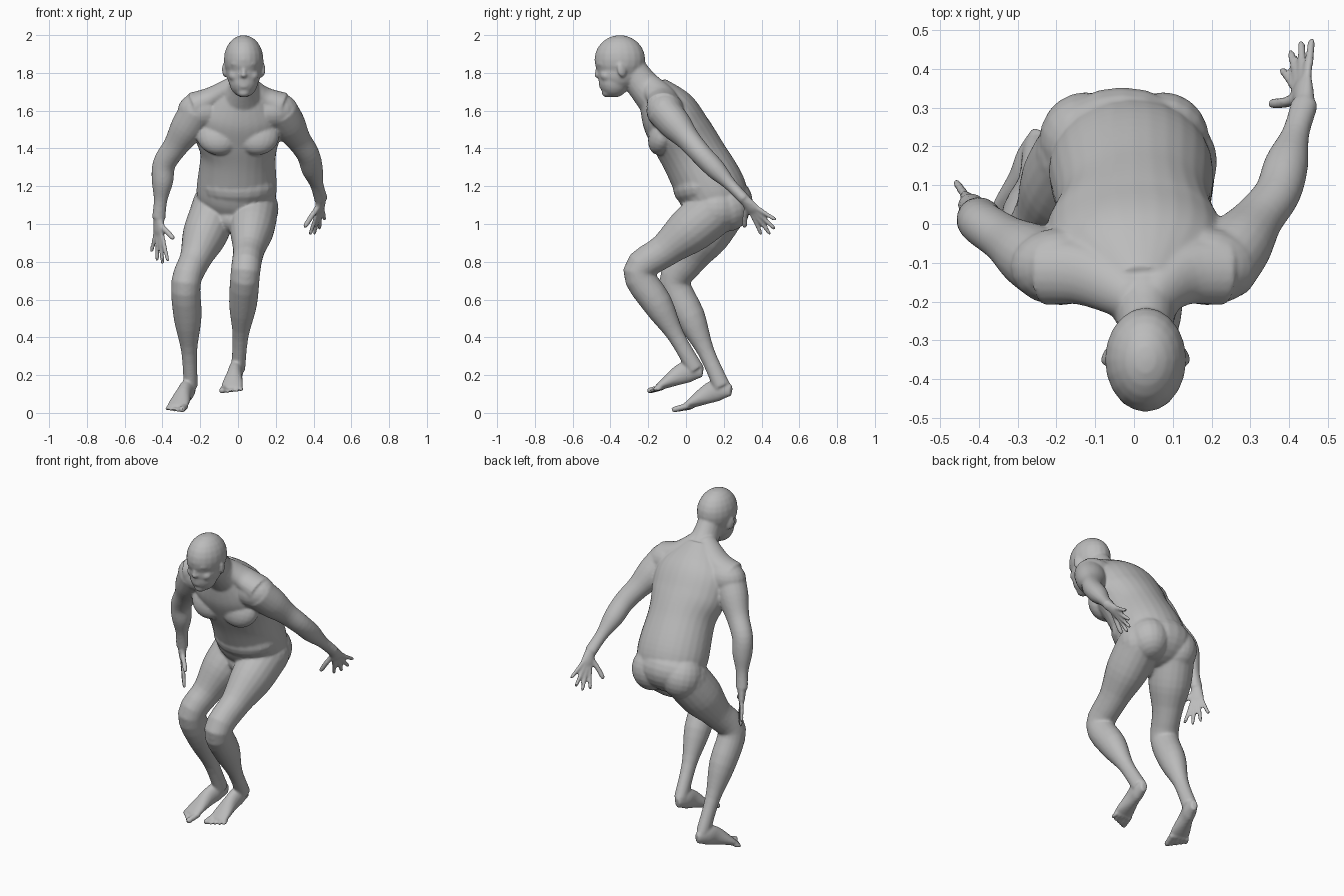
import bpy
import bmesh
import math
from mathutils import Vector, Matrix

default_cube = bpy.data.objects.get("Cube")
if default_cube:
    bpy.data.objects.remove(default_cube, do_unlink=True)

# One plain skin colour
skin = bpy.data.materials.new("grey_skin")
skin.use_nodes = True
skin_colour = (0.5, 0.5, 0.5, 1)
skin.diffuse_color = skin_colour
skin.node_tree.nodes["Principled BSDF"].inputs["Base Color"].default_value = skin_colour

figure = bmesh.new()
side_axis, depth_axis, up_axis = Matrix.Identity(3)


def smooth_between(before, start, end, after, t):
    """Smooth interpolation of one value between two neighbouring sections."""
    slope_in, slope_out = (end - before) / 2, (after - start) / 2
    ease = t * t * (3 - 2 * t)
    rise, fall = t * (1 - t) ** 2, t * t * (1 - t)
    return start + (end - start) * ease + slope_in * rise - slope_out * fall


def loft(sections, hint=side_axis, steps=4, sides=20):
    """Closed tube through sections of (centre, side radius, depth radius)."""
    rows = [(*centre, side, depth) for centre, side, depth in sections]
    padded = [rows[0], *rows, rows[-1]]
    fine = []
    for neighbours in zip(padded, padded[1:], padded[2:], padded[3:]):
        for step in range(steps):
            fine.append([smooth_between(*values, step / steps) for values in zip(*neighbours)])
    fine.append(rows[-1])
    centres = [Vector(row[:3]) for row in fine]
    rings = []
    for i, row in enumerate(fine):
        axis = (centres[min(i + 1, len(fine) - 1)] - centres[max(i - 1, 0)]).normalized()
        across = (hint - axis * hint.dot(axis)).normalized()
        depth = axis.cross(across)
        ring = []
        for k in range(sides):
            angle = math.tau * k / sides
            offset = across * math.cos(angle) * row[3] + depth * math.sin(angle) * row[4]
            ring.append(figure.verts.new(centres[i] + offset))
        rings.append(ring)
    for low, high in zip(rings, rings[1:]):
        for k in range(sides):
            following = (k + 1) % sides
            figure.faces.new((low[k], low[following], high[following], high[k]))
    figure.faces.new(reversed(rings[0]))
    figure.faces.new(rings[-1])


def blob(centre, radii, tilt=0, turn=0):
    """Ellipsoid form, tilted about the side axis and turned about the vertical."""
    matrix = (Matrix.Translation(centre) @ Matrix.Rotation(turn, 4, "Z")
              @ Matrix.Rotation(tilt, 4, "X") @ Matrix.Diagonal((*radii, 1)))
    bmesh.ops.create_uvsphere(figure, u_segments=20, v_segments=12, radius=1, matrix=matrix)


def limb(joints, girths, muscle, hint):
    """Two bones; each swells above its middle and narrows below it."""
    sections = []
    for bone in range(2):
        start, end = Vector(joints[bone]), Vector(joints[bone + 1])
        for step in range(3):
            t = step / 3
            girth = girths[bone] * (1 - t) + girths[bone + 1] * t + muscle * math.sin(math.tau * t)
            sections.append((start.lerp(end, t), girth, girth * 1.07))
    sections.append((Vector(joints[-1]), girths[-1], girths[-1] * 1.2))
    loft(sections, hint)


def digit(start, middle, tip, thick):
    """Finger, thumb or toe with a rounded end."""
    upright = abs((tip - start).normalized().z) > 0.6
    shape = [(start, 1), (middle, 1), (tip.lerp(middle, 0.2), 0.9), (tip, 0.4)]
    loft([(point, thick * size, thick * size) for point, size in shape],
         side_axis if upright else up_axis, steps=3, sides=10)


def hand(wrist, index_tip, pinky_tip, thumb_tip):
    """Palm, four fanned fingers and a thumb."""
    wrist, index_tip, pinky_tip, thumb_tip = map(Vector, (wrist, index_tip, pinky_tip, thumb_tip))
    index, pinky = wrist.lerp(index_tip, 0.42), wrist.lerp(pinky_tip, 0.42)
    across, knuckles = pinky - index, index.lerp(pinky, 0.5)
    forward = (knuckles - wrist).normalized()
    half = across.length / 2 + 0.01
    palm = [(0, 0.03, 0.026), (0.4, half * 0.9, 0.022), (0.8, half, 0.018), (1.1, half * 0.85, 0.01)]
    loft([(wrist.lerp(knuckles, t), width, depth) for t, width, depth in palm], across)
    for finger in range(4):
        t = finger / 3
        base = index.lerp(pinky, t)
        tip = index_tip.lerp(pinky_tip, t) + forward * math.sin(math.pi * t) * 0.035
        digit(base.lerp(wrist, 0.15), base.lerp(tip, 0.5) + forward * 0.008, tip, 0.012)
    root = wrist.lerp(index, 0.35)
    digit(root, root.lerp(thumb_tip, 0.55) - across * 0.1, thumb_tip, 0.015)


def foot(heel, toe, inner):
    """Heel, arch and ball along the sole line, then five toes."""
    heel, toe = Vector(heel), Vector(toe)
    ahead = (toe - heel).normalized()
    across = ahead.cross(up_axis).normalized()
    up = across.cross(ahead)
    across *= inner
    # Share of length, height of centre, half width, half height
    shape = [(0, 0.04, 0.02, 0.03), (0.2, 0.06, 0.038, 0.057), (0.4, 0.055, 0.04, 0.053),
             (0.7, 0.03, 0.057, 0.027), (0.85, 0.018, 0.052, 0.012)]
    loft([(heel.lerp(toe, t) + up * height, width, depth) for t, height, width, depth in shape], across)
    for i in range(5):
        thick = 0.011 if i else 0.017
        reach = 1.02 - 0.035 * i
        base, bend, tip = (heel.lerp(toe, t) + up * thick for t in (0.74, reach - 0.07, reach))
        spread = across * (0.045 - 0.024 * i)
        digit(base + spread * 0.9, bend + spread, tip + spread * 1.05, thick)


# Torso, leaning forward from the hips, and neck
loft([((-0.03, 0.2, 1), 0.15, 0.12), ((-0.01, 0.15, 1.15), 0.21, 0.18), ((0, 0.04, 1.36), 0.2, 0.17),
      ((0, -0.03, 1.48), 0.23, 0.165), ((0.01, -0.1, 1.6), 0.22, 0.15),
      ((0.02, -0.18, 1.72), 0.1, 0.085)], steps=8, sides=28)
loft([((0.02, -0.16, 1.66), 0.12, 0.1), ((0.03, -0.24, 1.75), 0.075, 0.085),
      ((0.03, -0.32, 1.86), 0.07, 0.08)])
blob((0, 0.08, 1.2), (0.2, 0.15, 0.12), 0.2)  # belly
blob((-0.03, 0.19, 1.11), (0.2, 0.165, 0.14), 0.3)  # pelvis
blob((-0.04, 0.1, 1.03), (0.08, 0.09, 0.08))  # groin
for side in (-1, 1):
    blob((side * 0.1, -0.12, 1.47), (0.12, 0.075, 0.11), -0.4)  # chest
    blob((side * 0.19, -0.11, 1.6), (0.13, 0.1, 0.1))  # shoulder
    blob((side * 0.1 - 0.025, 0.215, 1.09), (0.12, 0.125, 0.13), 0.3)  # buttock
    # Slope from neck to shoulder
    loft([((0.02 + side * 0.03, -0.19, 1.74), 0.06, 0.05), ((side * 0.13, -0.13, 1.67), 0.08, 0.06),
          ((side * 0.23, -0.12, 1.62), 0.09, 0.08)], depth_axis)

# Legs: hip, knee and ankle
left_hip, right_hip = (0.09, 0.16, 1.08), (-0.13, 0.18, 1.06)
left_knee, right_knee = (0.04, -0.25, 0.75), (-0.275, -0.06, 0.69)
leg_girths = (0.123, 0.078, 0.038)
limb([left_hip, left_knee, (0, 0.05, 0.23)], leg_girths, 0.011, side_axis)
limb([right_hip, right_knee, (-0.25, 0.19, 0.14)], leg_girths, 0.011, side_axis)
for hip, knee in ((left_hip, left_knee), (right_hip, right_knee)):
    blob(hip, (0.125, 0.13, 0.13))  # hip
    blob(Vector(knee) - depth_axis * 0.04, (0.05, 0.035, 0.06), -0.3)  # kneecap
foot((0, 0.1, 0.18), (-0.04, -0.2, 0.1), 1)
foot((-0.24, 0.25, 0.08), (-0.34, -0.05, 0), -1)

# Arms: shoulder, elbow and wrist
left_wrist, right_wrist = (0.44, 0.31, 1.13), (-0.42, 0.05, 1.03)
arm_girths = (0.09, 0.057, 0.03)
limb([(0.22, -0.12, 1.6), (0.37, 0.08, 1.37), left_wrist], arm_girths, 0.006, depth_axis)
limb([(-0.21, -0.12, 1.6), (-0.39, 0, 1.32), right_wrist], arm_girths, 0.006, depth_axis)
hand(left_wrist, (0.38, 0.4, 0.94), (0.46, 0.48, 1.02), (0.35, 0.31, 0.98))
hand(right_wrist, (-0.37, 0, 0.8), (-0.46, 0.11, 0.85), (-0.34, -0.03, 0.92))

# Head: skull, face, jaw and chin
face_x = 0.03
blob((face_x, -0.35, 1.87), (0.105, 0.135, 0.13))
blob((face_x, -0.36, 1.8), (0.092, 0.11, 0.1))
blob((face_x, -0.38, 1.76), (0.078, 0.083, 0.09))
blob((face_x, -0.415, 1.695), (0.035, 0.032, 0.025))
# Nose and lips
blob((face_x, -0.462, 1.81), (0.013, 0.02, 0.04), -0.25)
blob((face_x, -0.468, 1.787), (0.019, 0.018, 0.012))
for height in (1.727, 1.741):
    blob((face_x, -0.442, height), (0.026, 0.02, 0.008))
# Brows, eyes, cheeks and ears
for side in (-1, 1):
    turn = side * 0.4
    blob((face_x + side * 0.038, -0.455, 1.848), (0.035, 0.018, 0.012), 0, turn)
    blob((face_x + side * 0.038, -0.447, 1.823), (0.016, 0.016, 0.01), 0, turn)
    blob((face_x + side * 0.045, -0.42, 1.785), (0.035, 0.034, 0.03), 0, turn)
    blob((face_x + side * 0.1, -0.34, 1.815), (0.012, 0.026, 0.04), 0.2, turn)

# One seamless skin from all the parts
mesh = bpy.data.meshes.new("body")
figure.to_mesh(mesh)
figure.free()
mesh.materials.append(skin)
body = bpy.data.objects.new("body", mesh)
bpy.context.collection.objects.link(body)
bpy.context.view_layer.objects.active = body
body.select_set(True)
blend = body.modifiers.new("blend", "REMESH")
blend.mode = "VOXEL"
blend.voxel_size = 0.007
soften = body.modifiers.new("soften", "SMOOTH")
soften.factor = 0.5
soften.iterations = 8
for name in ("blend", "soften"):
    bpy.ops.object.modifier_apply(modifier=name)
bpy.ops.object.shade_smooth_by_angle(angle=math.radians(40))
